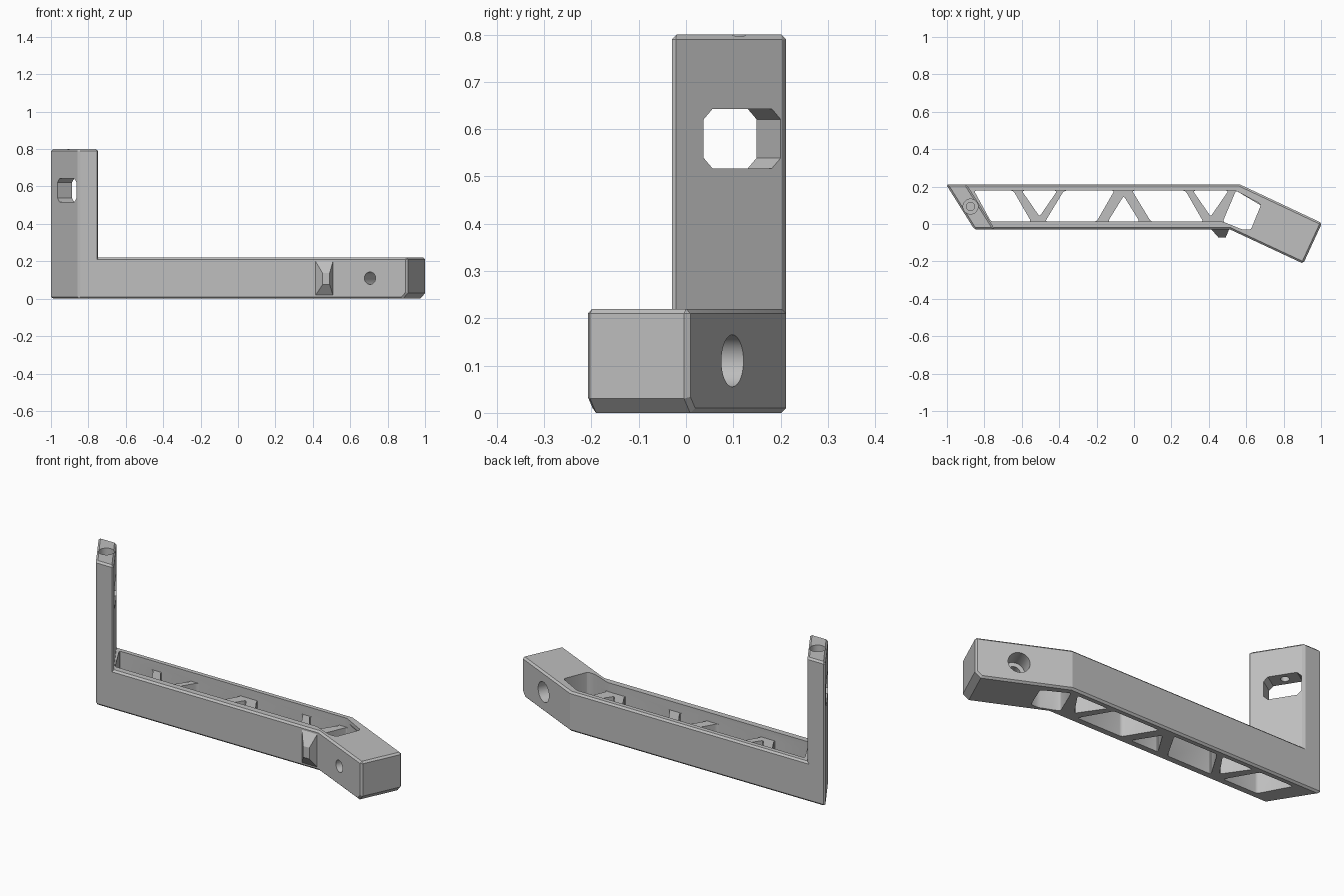
import bpy, bmesh, math
from mathutils import Matrix, Vector

cube = bpy.data.objects.get("Cube")
if cube:
    bpy.data.objects.remove(cube, do_unlink=True)

grey = bpy.data.materials.new("plain grey")
grey.use_nodes = True
grey.diffuse_color = (0.52, 0.52, 0.52, 1)
grey.node_tree.nodes["Principled BSDF"].inputs["Base Color"].default_value = (0.52, 0.52, 0.52, 1)


def finish(name, bm):
    bmesh.ops.recalc_face_normals(bm, faces=bm.faces[:])
    mesh = bpy.data.meshes.new(name)
    bm.to_mesh(mesh)
    bm.free()
    mesh.materials.append(grey)
    obj = bpy.data.objects.new(name, mesh)
    bpy.context.collection.objects.link(obj)
    return obj


def prism_mesh(points, z0, z1):
    bm = bmesh.new()
    base = bm.faces.new([bm.verts.new((x, y, z0)) for x, y in points])
    top = bmesh.ops.extrude_face_region(bm, geom=[base])["geom"]
    bmesh.ops.translate(bm, vec=(0, 0, z1 - z0),
                        verts=[v for v in top if isinstance(v, bmesh.types.BMVert)])
    bmesh.ops.recalc_face_normals(bm, faces=bm.faces[:])
    return bm


def chamfer(bm, edges, size, segments=1):
    bmesh.ops.bevel(bm, geom=edges, offset=size, segments=segments,
                    profile=0.5, affect='EDGES')


def sharp_edges(bm):
    return [e for e in bm.edges if e.calc_face_angle(0) > math.radians(50)]


def hole(points, z0, z1, rounding=0.012):
    """Prism cutter with rounded upright corners."""
    bm = prism_mesh(points, z0, z1)
    upright = [e for e in bm.edges if abs(e.verts[0].co.z - e.verts[1].co.z) > 0.01]
    chamfer(bm, upright, rounding, 3)
    return finish("cutter", bm)


def bore(start, end, radius):
    start, end = Vector(start), Vector(end)
    axis = end - start
    turn = axis.to_track_quat('Z', 'Y').to_matrix().to_4x4()
    bm = bmesh.new()
    bmesh.ops.create_cone(bm, cap_ends=True, segments=40, radius1=radius, radius2=radius,
                          depth=axis.length, matrix=Matrix.Translation((start + end) / 2) @ turn)
    return finish("cutter", bm)


def cut(target, cutter):
    cutter.hide_render = True
    mod = target.modifiers.new("cut", 'BOOLEAN')
    mod.operation, mod.solver, mod.object = 'DIFFERENCE', 'EXACT', cutter
    bpy.context.view_layer.objects.active = target
    bpy.ops.object.modifier_apply(modifier=mod.name)
    bpy.data.objects.remove(cutter, do_unlink=True)


# Bar with its angled end block
BACK, FRONT, HEIGHT = 0.212, -0.03, 0.22
bm = prism_mesh([(-0.93, BACK), (0.565, BACK), (1.005, 0.005), (0.905, -0.212),
                 (0.515, FRONT), (-0.78, FRONT)], 0, HEIGHT)
foot = [e for e in bm.edges if all(v.co.z < 0.01 and v.co.x > 0.8 for v in e.verts)]
chamfer(bm, foot, 0.03)
chamfer(bm, sharp_edges(bm), 0.01)
bar = finish("truss_bar", bm)

# Shallow channel above the ribs, then the open cells between the ribs
IN, OUT = 0.178, 0.013
cut(bar, hole([(-0.855, IN), (0.545, IN), (0.68, 0.105), (0.625, -0.03), (0.58, -0.03),
               (0.475, OUT), (-0.765, OUT)], 0.17, 0.3))
cells = [
    [(-0.855, IN), (-0.645, IN), (-0.55, OUT), (-0.765, OUT)],
    [(-0.6, IN), (-0.41, IN), (-0.505, 0.04)],
    [(-0.375, IN), (-0.105, IN), (-0.2, OUT), (-0.475, OUT)],
    [(-0.055, 0.15), (0.03, OUT), (-0.14, OUT)],
    [(-0.01, IN), (0.275, IN), (0.37, OUT), (0.09, OUT)],
    [(0.315, IN), (0.505, IN), (0.41, 0.04)],
    [(0.545, IN), (0.68, 0.105), (0.625, -0.03), (0.58, -0.03), (0.475, OUT)],
]
for cell in cells:
    cut(bar, hole(cell, -0.1, 0.2))

# Stepped bolt hole across the end block
entry = Vector((0.705, -0.12, 0.11))
across = Vector((0.423, 0.906, 0))
cut(bar, bore(entry - across * 0.1, entry + across * 0.2, 0.033))
cut(bar, bore(entry + across * 0.14, entry + across * 0.4, 0.055))

# Slanted upright post
bm = prism_mesh([(-1.005, BACK), (-0.895, BACK), (-0.743, FRONT), (-0.853, FRONT)], 0, 0.8)
chamfer(bm, sharp_edges(bm), 0.01)
post = finish("upright_post", bm)

# Eight-sided window square to the post's broad faces
w, h, c = 0.096, 0.063, 0.022
window = [(-w, -h + c), (-w + c, -h), (w - c, -h), (w, -h + c),
          (w, h - c), (w - c, h), (-w + c, h), (-w, h - c)]
cutter = finish("cutter", prism_mesh(window, -0.2, 0.2))
along = Vector((0.547, -0.837, 0))
up = Vector((0, 0, 1))
frame = Matrix((along, up, along.cross(up))).transposed().to_4x4()
cutter.data.transform(Matrix.Translation((-0.876, 0.093, 0.58)) @ frame)
cut(post, cutter)

# Stepped hole from the post top down to the window
cut(post, bore((-0.874, 0.093, 0.58), (-0.874, 0.093, 0.9), 0.022))
cut(post, bore((-0.874, 0.093, 0.74), (-0.874, 0.093, 0.9), 0.04))

# Faceted nub on the front of the bar
bm = bmesh.new()
rear = [(0.41, 0.012), (0.51, 0.012), (0.51, 0.208), (0.41, 0.208)]
nose = [(0.452, 0.075), (0.49, 0.075), (0.49, 0.137), (0.452, 0.137)]
a = [bm.verts.new((x, FRONT + 0.005, z)) for x, z in rear]
b = [bm.verts.new((x, -0.073, z)) for x, z in nose]
bm.faces.new(a)
bm.faces.new(b)
for i in range(4):
    j = (i + 1) % 4
    bm.faces.new((a[i], a[j], b[j], b[i]))
finish("front_nub", bm)

# Smooth the bores only, keeping all flat facets crisp
for obj in (bar, post):
    bpy.ops.object.select_all(action='DESELECT')
    obj.select_set(True)
    bpy.context.view_layer.objects.active = obj
    bpy.ops.object.shade_smooth_by_angle(angle=math.radians(20))
